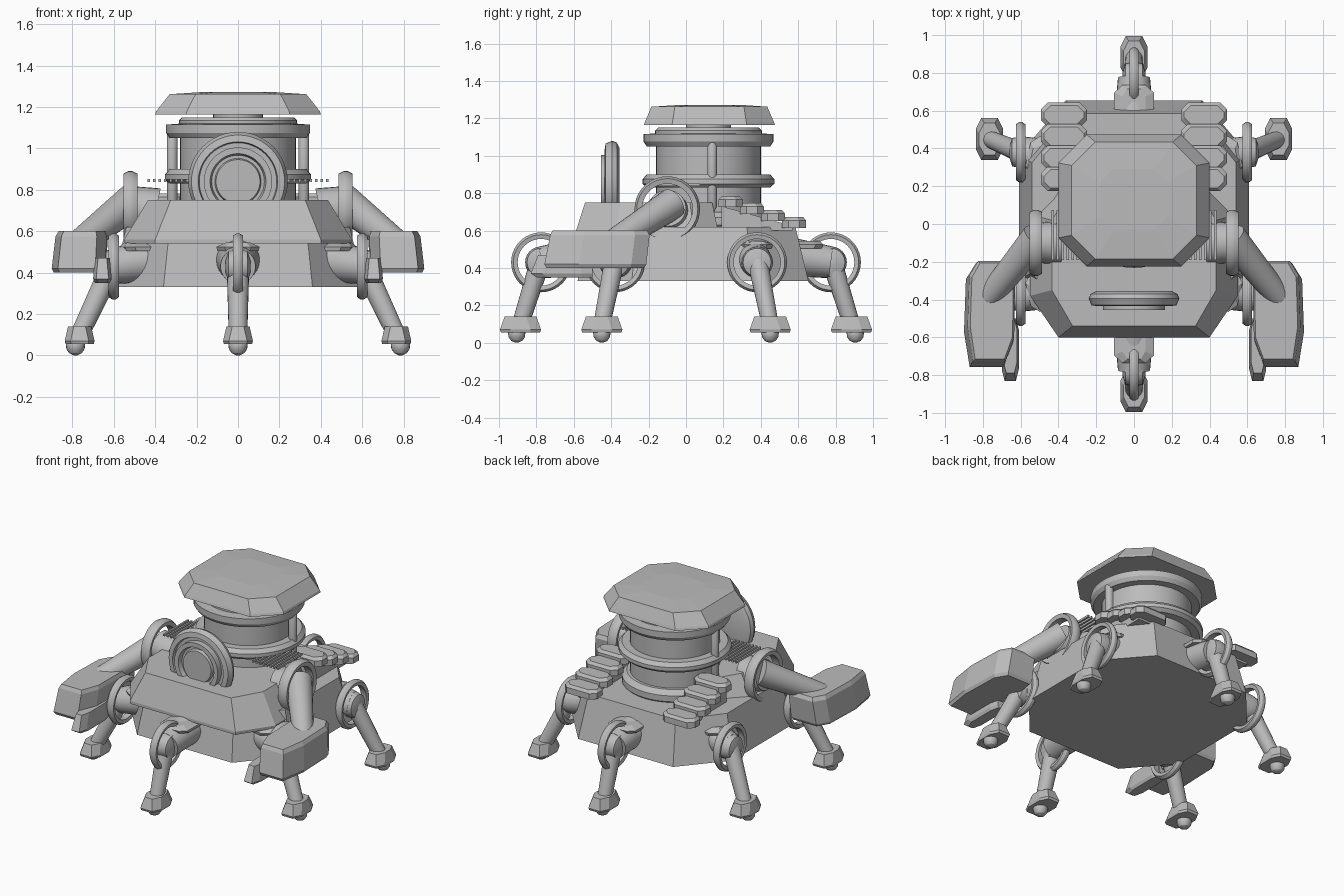
import bpy, bmesh, math
from mathutils import Vector

if "Cube" in bpy.data.objects:
    bpy.data.objects.remove(bpy.data.objects["Cube"])

grey = bpy.data.materials.new("plain grey")
grey.diffuse_color = (0.5, 0.5, 0.5, 1)
grey.use_nodes = True
grey.node_tree.nodes["Principled BSDF"].inputs["Base Color"].default_value = grey.diffuse_color


def skin(name, rings, closed=False, smooth=False):
    """Join a row of equal-length point rings into one mesh."""
    bm = bmesh.new()
    rows = [[bm.verts.new(p) for p in ring] for ring in rings]
    n = len(rows[0])
    pairs = list(zip(rows, rows[1:])) + ([(rows[-1], rows[0])] if closed else [])
    for a, b in pairs:
        for i in range(n):
            j = (i + 1) % n
            bm.faces.new((a[i], a[j], b[j], b[i]))
    if not closed:
        bm.faces.new(rows[0])
        bm.faces.new(rows[-1])
    bmesh.ops.recalc_face_normals(bm, faces=bm.faces)
    mesh = bpy.data.meshes.new(name)
    bm.to_mesh(mesh)
    bm.free()
    obj = bpy.data.objects.new(name, mesh)
    bpy.context.collection.objects.link(obj)
    mesh.materials.append(grey)
    if smooth:
        bpy.ops.object.select_all(action='DESELECT')
        obj.select_set(True)
        bpy.context.view_layer.objects.active = obj
        bpy.ops.object.shade_smooth_by_angle(angle=math.radians(30))
    return obj


def lathe(name, profile, loc, axis=(0, 0, 1), seg=40, closed=False):
    """Turn (radius, height) points around an axis."""
    q = Vector((0, 0, 1)).rotation_difference(Vector(axis))
    rings = []
    for r, h in profile:
        rings.append([Vector(loc) + q @ Vector((r * math.cos(t), r * math.sin(t), h))
                      for t in (2 * math.pi * i / seg for i in range(seg))])
    return skin(name, rings, closed, True)


def rod(name, a, b, r1, r2, seg=20):
    d = Vector(b) - Vector(a)
    return lathe(name, [(r1, 0), (r2, d.length)], a, d, seg)


def octagon(x0, x1, y0, y1, cx, cy, z):
    """Rectangle with cut corners at height z."""
    return [(x0 + cx, y0, z), (x1 - cx, y0, z), (x1, y0 + cy, z), (x1, y1 - cy, z),
            (x1 - cx, y1, z), (x0 + cx, y1, z), (x0, y1 - cy, z), (x0, y0 + cy, z)]


def box(name, x0, x1, y0, y1, z0, z1):
    return skin(name, [[(x0, y0, z), (x1, y0, z), (x1, y1, z), (x0, y1, z)] for z in (z0, z1)])


def ring(name, loc, ro, ri, w):
    """Wheel-like hoop around the x axis with a bevelled rim."""
    m = ro - 0.012
    return lathe(name, [(ri, -w * .8), (m, -w), (ro, -w * .3), (ro, w * .3), (m, w), (ri, w * .8)],
                 loc, (1, 0, 0), closed=True)


# Hull: wide rear base and raised front deck
skin("lower_hull", [octagon(-.61, .61, -.58, .655, .25, .29, .33),
                    octagon(-.54, .54, -.52, .585, .21, .26, .62)])


def deck(x, f, y0, y1, cy, b, by, z):
    return [(-f, y0, z), (f, y0, z), (x, y0 + cy, z), (x, by, z),
            (b, y1, z), (-b, y1, z), (-x, by, z), (-x, y0 + cy, z)]


skin("front_deck", [deck(.545, .40, -.60, .18, .22, .42, .05, .54),
                    deck(.55, .40, -.60, .18, .22, .42, .05, .56),
                    deck(.435, .325, -.54, .14, .19, .36, .02, .75)])

# Tower with bands
T = (0, .12, 0)
lathe("tower", [(.28, .60), (.28, 1.08)], T, seg=48)
lathe("tower_foot", [(.31, .61), (.33, .63), (.33, .67), (.30, .70), (.28, .70)], T, seg=48)
lathe("lower_band", [(.28, .83), (.33, .83), (.352, .85), (.352, .875), (.33, .90), (.28, .90)], T, seg=48, closed=True)
lathe("upper_band", [(.28, 1.05), (.33, 1.05), (.347, 1.075), (.347, 1.115), (.28, 1.12)], T, seg=48, closed=True)
lathe("tower_lid", [(.285, 1.10), (.285, 1.135), (.27, 1.15)], T, seg=48)
lathe("neck", [(.12, 1.14), (.12, 1.18)], T)

# Roof cap
skin("roof_cap", [octagon(-.40, .40, -.225, .475, .15, .15, 1.165),
                  octagon(-.395, .395, -.22, .47, .148, .148, 1.18),
                  octagon(-.33, .33, -.185, .435, .125, .125, 1.262),
                  octagon(-.18, .18, -.03, .29, .07, .07, 1.272)])

# Round front dish
lathe("front_dish", [(.20, -.04), (.23, -.025), (.24, 0), (.225, .035), (.192, .04), (.187, .02),
                     (.165, .02), (.165, .06), (.135, .06), (.127, .03), (.112, .03), (.106, .05)],
      (0, -.395, .84), (0, -1, 0), 48)


def leg(name, x, y, inner, foot):
    """Hip socket, hoop, shank, foot block and toe ball."""
    hip = Vector((x, y, .43))
    fx, fy = foot
    rod(name + "_socket", inner, hip, .105, .085, 24)
    # Collar over the hip joint
    out = Vector((x - inner[0], y - inner[1], 0)).normalized()
    side = Vector((-out.y, out.x, 0))
    base = Vector((inner[0], inner[1], 0))
    reach = (hip - base).xy.length
    rows = []
    for w, d, z in ((.10, .09, .505), (.105, .08, .525), (.06, .10, .545)):
        o = base + Vector((0, 0, z))
        rows.append([o - side * w, o + side * w, o + side * w + out * (reach - d),
                     o + side * w * .6 + out * (reach - d + .04),
                     o - side * w * .6 + out * (reach - d + .04), o - side * w + out * (reach - d)])
    skin(name + "_collar", rows)
    ring(name + "_hoop", hip, .16, .125, .025)
    lathe(name + "_knuckle", [(.03, -.06), (.075, -.045), (.085, 0), (.075, .045), (.03, .06)], hip, (1, 0, 0), 24)
    rod(name + "_shank", (x, y, .45), (fx, fy, .10), .055, .045)
    rows = []
    for w, d, z in ((.068, .105, .055), (.072, .11, .07), (.056, .085, .14)):
        rows.append(octagon(fx - w, fx + w, fy - d, fy + d, .028, .055, z))
    skin(name + "_foot", rows)
    arc = [math.radians(a) for a in (-80, -50, -20, 10, 40, 80)]
    lathe(name + "_toe_ball", [(.047 * math.cos(a), .047 * math.sin(a)) for a in arc],
          (fx + (.02 if x > 0 else -.02 if x < 0 else 0), fy + (.02 if fy > 0 else -.02) * (x == 0), .047), seg=20)


for sy, end in ((-1, "front"), (1, "rear")):
    leg(end + "_leg", 0, sy * .775, (0, sy * .55, .46), (0, sy * .885))
    for sx, hand in ((-1, "left"), (1, "right")):
        leg(end + "_" + hand + "_leg", sx * .60, sy * .38, (sx * .42, sy * .34, .46), (sx * .765, sy * .45))

# Parts repeated on both sides
outline = [(.65, -.20), (.84, -.20), (.89, -.28), (.90, -.56), (.87, -.745), (.69, -.745), (.64, -.62), (.635, -.30)]
for s, hand in ((-1, "left"), (1, "right")):
    # Tower strut
    lathe(hand + "_strut", [(.012, .70), (.026, .73), (.026, 1.07), (.012, 1.10)], (s * .318, .14, 0), seg=12)

    # Shoulder and upper arm
    ring(hand + "_shoulder_hoop", (s * .52, -.10, .715), .175, .135, .034)
    rod(hand + "_shoulder", (s * .40, -.10, .69), (s * .53, -.10, .72), .12, .10, 28)
    rod(hand + "_arm", (s * .51, -.07, .745), (s * .77, -.39, .54), .085, .065, 24)

    # Forearm block with bevelled edges
    rows = []
    for k, dx, dy, z in ((.92, 0, -.012, .40), (1, 0, -.012, .42), (.95, -.012, .012, .575), (.86, -.015, .012, .60)):
        rows.append([(s * (.77 + (x - .77) * k + dx), -.475 + (y + .475) * (k + 1) / 2 + dy, z) for x, y in outline])
    skin(hand + "_forearm", rows)
    skin(hand + "_forearm_nozzle", [octagon(s * .655 - .045 * k, s * .655 + .045 * k, y0, -.50, .015, .06, z)
                                    for k, y0, z in ((.8, -.80, .35), (1, -.83, .37), (.8, -.79, .47))])

    # Vent slats beside the tower
    for i in range(8):
        x = s * (.245 + .0265 * i)
        box(hand + "_slat_%d" % i, x - .006, x + .006, -.19, .075, .838, .852)

    # Stepped armour plates down the rear
    for i in range(4):
        y, z = .175 + .113 * i, .725 - .037 * i
        rows = []
        for k, zz in ((0, z), (.0, z + .04), (.015, z + .058)):
            x0, x1 = sorted((s * (.25 + k), s * (.492 - k)))
            rows.append(octagon(x0, x1, y + k, y + .128 - k, .035, .035, zz))
        skin(hand + "_rear_plate_%d" % i, rows)
    # Sloped carrier beneath the plates
    skin(hand + "_plate_carrier", [[(s * x, .19, .60), (s * x, .57, .60), (s * x, .57, .625), (s * x, .19, .73)]
                                   for x in (.30, .44)])
